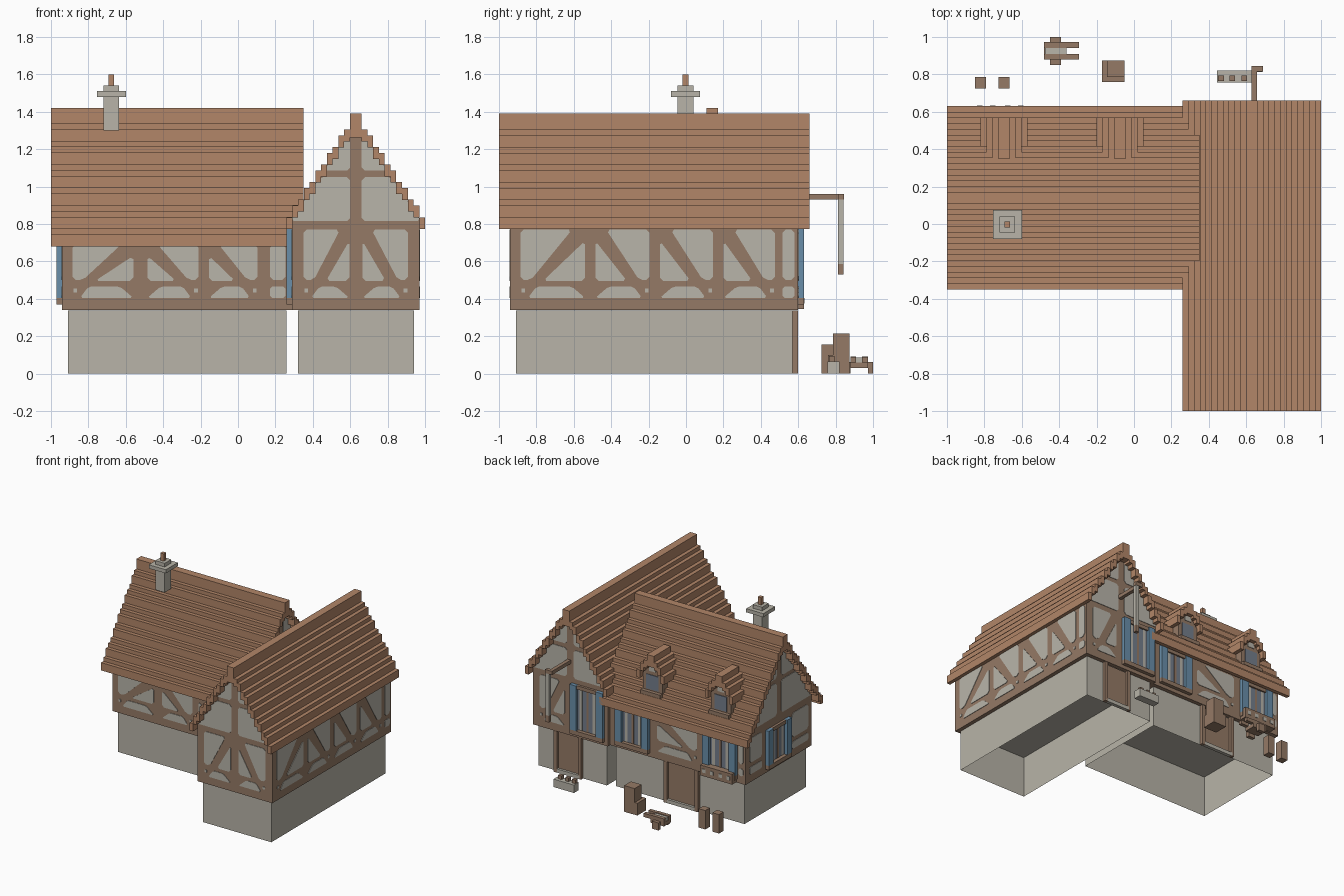
import bpy, bmesh
from mathutils import Vector

if "Cube" in bpy.data.objects:
    bpy.data.objects.remove(bpy.data.objects["Cube"])


def material(name, rgb):
    m = bpy.data.materials.new(name)
    m.use_nodes = True
    lin = [((c / 255 + 0.055) / 1.055) ** 2.4 for c in rgb] + [1]
    m.diffuse_color = lin
    m.node_tree.nodes["Principled BSDF"].inputs["Base Color"].default_value = lin
    return m


TILE = material("roof tile", (178, 134, 104))
TIMBER = material("timber", (149, 122, 102))
PLASTER = material("plaster", (185, 181, 170))
STONE = material("stone", (184, 180, 168))
BLUE = material("shutter blue", (106, 143, 170))
GLASS = material("window glass", (116, 126, 140))


# A face is (axis the wall runs along, wall position, outward sign)
def place(face, u, d, z):
    axis, c, n = face
    return (u, c + n * d, z) if axis == "x" else (c + n * d, u, z)


def make(name, mat, prisms):
    """One object from prisms: (face, outline, inner depth, outer depth)."""
    bm = bmesh.new()
    for face, pts, d0, d1 in prisms:
        a = [bm.verts.new(place(face, u, d0, z)) for u, z in pts]
        b = [bm.verts.new(place(face, u, d1, z)) for u, z in pts]
        bm.faces.new(a)
        bm.faces.new(b[::-1])
        for i in range(len(a)):
            j = (i + 1) % len(a)
            bm.faces.new((a[j], a[i], b[i], b[j]))
    bmesh.ops.recalc_face_normals(bm, faces=bm.faces)
    me = bpy.data.meshes.new(name)
    bm.to_mesh(me)
    bm.free()
    me.materials.append(mat)
    ob = bpy.data.objects.new(name, me)
    bpy.context.collection.objects.link(ob)
    return ob


def rect(u0, u1, z0, z1):
    return [(u0, z0), (u1, z0), (u1, z1), (u0, z1)]


GROUND = ("x", 0, 1)


def box(x0, x1, y0, y1, z0, z1):
    return (GROUND, rect(x0, x1, z0, z1), y0, y1)


def soften(pts, cut=0.018):
    """Clip the corners of an outline."""
    out = []
    for i, p in enumerate(pts):
        p = Vector(p)
        for q in (pts[i - 1], pts[(i + 1) % len(pts)]):
            e = Vector(q) - p
            out.append(tuple(p + e.normalized() * min(cut, e.length * 0.4)))
    return out


# Stone ground floors, open underneath
for name, b in (("main_base", box(-0.91, 0.26, -0.26, 0.54, 0, 0.338)),
                ("wing_base", box(0.32, 0.94, -0.91, 0.57, 0, 0.338))):
    me = make(name, STONE, [b]).data
    bm = bmesh.new()
    bm.from_mesh(me)
    low = [f for f in bm.faces if f.calc_center_median().z < 0.01]
    bmesh.ops.delete(bm, geom=low, context="FACES_ONLY")
    bm.to_mesh(me)
    bm.free()


# Timber upper floors with pointed gables
def body(name, face, c, half, eave, top, d0, d1):
    make(name, TIMBER, [(face, [(c - half, 0.34), (c + half, 0.34), (c + half, eave),
                                (c, top), (c - half, eave)], d0, d1)])


body("main_walls", ("y", 0, 1), 0.14, 0.43, 0.755, 1.36, -0.94, 0.29)
body("wing_walls", ("x", 0, 1), 0.63, 0.34, 0.83, 1.33, -0.94, 0.60)


# Stepped roofs
VOXEL = 0.0313


def roof(name, face, c, half, z0, rise, n, d0, d1, crest):
    parts, w, r = [], (half - VOXEL) / n, VOXEL
    for i in range(n):
        z = z0 + round(i * rise / r + 0.01) * r
        for s in (-1, 1):
            a, b = sorted((c + s * (half - i * w), c + s * (half - (i + 1) * w)))
            parts.append((face, rect(a, b, z, z + 0.064), d0, d1))
    parts.append((face, rect(c - r, c + r, z + 0.02, z + 0.06 + crest), d0, d1))
    make(name, TILE, parts)


roof("main_roof", ("y", 0, 1), 0.14, 0.49, 0.68, 0.0428, 15, -1, 0.35, 0.085)
roof("wing_roof", ("x", 0, 1), 0.63, 0.37, 0.772, 0.047, 11, -1, 0.66, 0.09)


# Plaster panels between the beams
def bay(face, u0, u1, top, lean):
    w = u1 - u0
    shapes = [soften([(0, 0.5), (0.055, 0.5), (0.8 * w, top), (0, top)]),
              soften([(0.12, 0.495), (w, 0.495), (w, top - 0.06)]),
              soften([(0.04, 0.405), (0.085, 0.465), (w - 0.07, 0.465), (w, 0.405)], 0.012),
              rect(0.005, 0.025, 0.435, 0.455)]
    return [(face, [(u0 + u if lean > 0 else u1 - u, z) for u, z in s], 0, 0.004)
            for s in shapes]


def plain(face, u0, u1, top):
    return [(face, soften(rect(u0, u1, 0.5, top)), 0, 0.004),
            (face, soften(rect(u0, u1, 0.405, 0.465), 0.012), 0, 0.004)]


def gable(face, c, half, z0, z1, beam):
    """Four panels around a centre post and a cross beam."""
    out = []
    for lo, hi in ((z0, beam), (beam + 0.035, z1)):
        edge = [half * (1 - (z - z0) / (z1 + 0.05 - z0)) for z in (lo, hi)]
        for s in (-1, 1):
            pts = [(c + s * 0.03, lo), (c + s * edge[0], lo),
                   (c + s * max(edge[1], 0.04), hi), (c + s * 0.03, hi)]
            out.append((face, soften(pts), 0, 0.004))
    return out


FRONT, BACK = ("x", -0.29, -1), ("x", 0.57, 1)
LEFT, RIGHT = ("y", -0.94, -1), ("y", 0.29, 1)
W_FRONT, W_BACK = ("x", -0.94, -1), ("x", 0.60, 1)
W_SIDE, W_INNER = ("y", 0.97, 1), ("y", 0.29, -1)

make("main_front_panels", PLASTER,
     bay(FRONT, -0.885, -0.56, 0.69, 1) + bay(FRONT, -0.485, -0.21, 0.69, -1)
     + bay(FRONT, -0.155, 0.105, 0.69, -1) + plain(FRONT, 0.17, 0.255, 0.69))
make("main_back_panels", PLASTER,
     bay(BACK, -0.5, -0.14, 0.69, 1) + plain(BACK, -0.92, -0.88, 0.69))
make("main_side_panels", PLASTER,
     plain(LEFT, -0.24, -0.03, 0.7) + plain(LEFT, 0.36, 0.52, 0.7)
     + gable(LEFT, 0.14, 0.43, 0.76, 1.3, 1.03) + gable(RIGHT, 0.14, 0.43, 0.76, 1.3, 1.03))
make("wing_side_panels", PLASTER,
     bay(W_SIDE, -0.885, -0.54, 0.77, 1) + bay(W_SIDE, -0.485, -0.195, 0.77, -1)
     + bay(W_SIDE, -0.14, 0.145, 0.77, -1) + bay(W_SIDE, 0.2, 0.475, 0.77, -1)
     + plain(W_SIDE, 0.515, 0.58, 0.77)
     + plain(W_INNER, -0.89, -0.8, 0.77) + plain(W_INNER, -0.43, -0.33, 0.77))
make("wing_end_panels", PLASTER,
     bay(W_FRONT, 0.35, 0.595, 0.77, 1) + bay(W_FRONT, 0.665, 0.91, 0.77, -1)
     + bay(W_BACK, 0.68, 0.91, 0.77, -1)
     + gable(W_FRONT, 0.63, 0.35, 0.815, 1.29, 1.05)
     + gable(W_BACK, 0.63, 0.35, 0.815, 1.29, 1.05))


# Windows with shutters
def window(name, face, c, top):
    make(name + "_glass", GLASS, [(face, rect(c - 0.09, c + 0.09, 0.41, top - 0.03), 0, 0.006)])
    make(name + "_frame", TIMBER,
         [(face, rect(c - 0.01, c + 0.01, 0.41, top), 0, 0.009),
          (face, rect(c - 0.15, c + 0.15, 0.37, 0.405), 0, 0.03),
          (face, rect(c - 0.09, c + 0.09, top - 0.03, top), 0, 0.02)])
    make(name + "_curtains", PLASTER,
         [(face, rect(c + s - 0.012, c + s + 0.012, 0.41, top - 0.03), 0, 0.008)
          for s in (-0.06, 0.06)])
    make(name + "_shutters", BLUE,
         [(face, rect(c + s - 0.03, c + s + 0.03, 0.405, top), 0, 0.03) for s in (-0.12, 0.12)])


window("main_back_window_a", BACK, -0.715, 0.69)
window("main_back_window_b", BACK, 0.08, 0.69)
window("main_left_window", LEFT, 0.16, 0.69)
window("wing_back_window", W_BACK, 0.47, 0.775)
window("wing_left_window", W_INNER, -0.62, 0.775)

# Flower box under one window
make("flower_box", TIMBER, [(BACK, rect(-0.86, -0.57, 0.345, 0.43), 0, 0.06)])
make("flowers", PLASTER, [(BACK, rect(x, x + 0.03, 0.375, 0.405), 0.06, 0.064)
                          for x in (-0.84, -0.77, -0.69, -0.62)])

# Doors
for name, c, y, half in (("main_door", -0.35, 0.54, 0.14), ("wing_door", 0.66, 0.57, 0.11)):
    face = ("x", y, 1)
    make(name, TIMBER, [(face, rect(c - half, c + half, 0.03, 0.33), 0, 0.008)])
    make(name + "_frame", TIMBER, [(face, rect(c + s * half - 0.015, c + s * half + 0.015,
                                               0, 0.338), 0, 0.028) for s in (-1, 1)])
    make(name + "_step", STONE, [(face, rect(c - half, c + half, 0, 0.03), 0, 0.028)])

# Dormers on the back slope
for tag, c in (("a", -0.695), ("b", -0.075)):
    name, face = "dormer_" + tag, ("x", 0.54, 1)
    roof(name + "_roof", GROUND, c, 0.125, 0.965, 0.047, 3, 0.35, 0.57, 0.055)
    make(name + "_walls", TIMBER, [(GROUND, [(c - 0.09, 0.8), (c + 0.09, 0.8), (c + 0.09, 1.0),
                                             (c, 1.11), (c - 0.09, 1.0)], 0.38, 0.54)])
    make(name + "_glass", GLASS, [(face, rect(c - 0.055, c + 0.055, 0.88, 1.0), 0, 0.005)])
    make(name + "_sill", TIMBER, [(face, rect(c - 0.09, c + 0.09, 0.84, 0.87), 0, 0.03)])
    make(name + "_gable", PLASTER, [(face, rect(c - 0.03, c + 0.03, 1.03, 1.07), 0, 0.004)])

# Chimney
make("chimney", STONE, [box(-0.72, -0.635, -0.045, 0.04, 1.3, 1.54),
                        box(-0.755, -0.6, -0.08, 0.075, 1.48, 1.51)])
make("chimney_pot", TILE, [box(-0.693, -0.662, -0.018, 0.013, 1.54, 1.6)])

# Hanging sign on the wing's back gable
make("sign_arm", TIMBER, [box(0.627, 0.657, 0.6, 0.845, 0.93, 0.96),
                          box(0.657, 0.69, 0.815, 0.845, 0.93, 0.96),
                          box(0.657, 0.688, 0.812, 0.843, 0.53, 0.585)])
make("sign_banner", PLASTER, [box(0.657, 0.688, 0.812, 0.843, 0.585, 0.93)])

# Stone trough with three plants
make("trough", STONE, [box(0.445, 0.63, 0.757, 0.82, 0, 0.065)])
make("trough_plants", TIMBER, [box(x, x + 0.03, 0.765, 0.795, 0.065, 0.095)
                               for x in (0.45, 0.51, 0.575)])

# Yard clutter
make("yard_posts", TIMBER, [box(-0.85, -0.79, 0.725, 0.785, 0, 0.155),
                            box(-0.725, -0.665, 0.725, 0.785, 0, 0.155)])
make("crates", TIMBER, [box(-0.145, -0.05, 0.787, 0.875, 0, 0.215),
                        box(-0.17, -0.052, 0.76, 0.873, 0, 0.1)])

# Handcart
make("cart", TIMBER, [box(-0.48, -0.36, 0.88, 0.972, 0.03, 0.06),
                      box(-0.48, -0.36, 0.88, 0.91, 0.06, 0.092),
                      box(-0.48, -0.36, 0.942, 0.972, 0.06, 0.092),
                      box(-0.36, -0.295, 0.88, 0.91, 0.06, 0.09),
                      box(-0.36, -0.295, 0.942, 0.972, 0.06, 0.09),
                      box(-0.45, -0.39, 0.85, 0.88, 0, 0.062),
                      box(-0.45, -0.39, 0.972, 1.0, 0, 0.062)])
make("cart_load", PLASTER, [box(-0.475, -0.362, 0.91, 0.942, 0.06, 0.085)])
